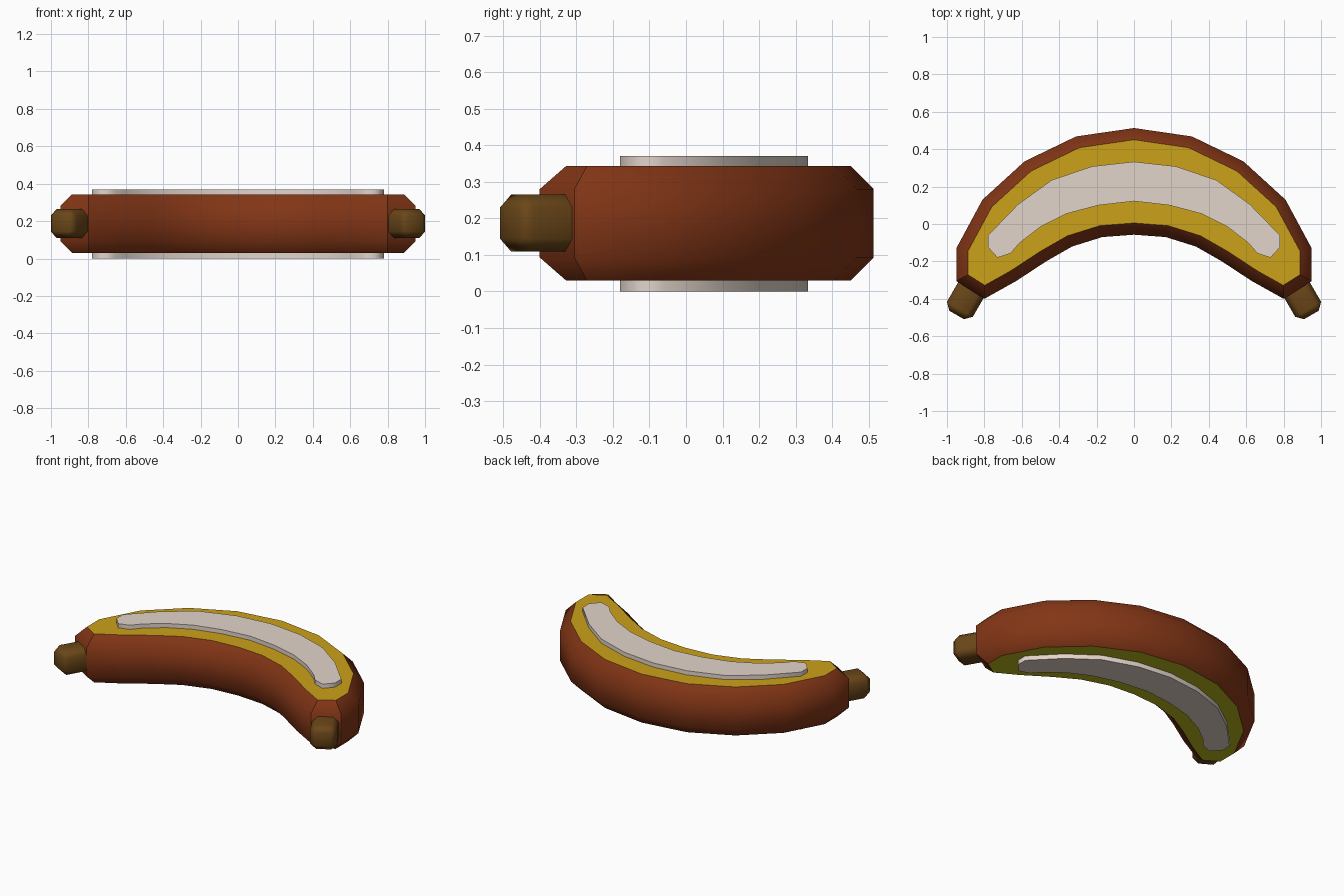
import bpy, bmesh, math
from mathutils import Vector

if "Cube" in bpy.data.objects:
    bpy.data.objects.remove(bpy.data.objects["Cube"], do_unlink=True)


def material(name, rgb):
    m = bpy.data.materials.new(name)
    m.use_nodes = True
    m.diffuse_color = (*rgb, 1)
    m.node_tree.nodes["Principled BSDF"].inputs["Base Color"].default_value = (*rgb, 1)
    return m


skin = material("red brown skin", (0.225, 0.036, 0.008))
yellow = material("mustard yellow", (0.6, 0.36, 0.01))
olive = material("olive yellow", (0.47, 0.46, 0.012))
cream = material("pale cream", (0.76, 0.66, 0.59))
stem_brown = material("stem brown", (0.145, 0.062, 0.009))


def mirrored(half):
    """Close a half outline, running from back centre to front centre."""
    return [Vector(p) for p in half] + [Vector((-x, y)) for x, y in half[-2:0:-1]]


def inset(points, d):
    """Move every edge of a clockwise outline inward by d."""
    result = []
    for i, p in enumerate(points):
        a = (p - points[i - 1]).normalized()
        b = (points[(i + 1) % len(points)] - p).normalized()
        na, nb = Vector((a.y, -a.x)), Vector((b.y, -b.x))
        result.append(p + (na + nb) * d / (1 + na.dot(nb)))
    return result


def loft(name, rings, mats, smooth):
    """Stack (outline, height) rings from the bottom up, cap both ends, crease sharp corners."""
    bm = bmesh.new()
    loops = [[bm.verts.new((p.x, p.y, z)) for p in pts] for pts, z in rings]
    outline = rings[0][0]
    for low, high in zip(loops, loops[1:]):
        for i in range(len(low)):
            bm.faces.new((low[i - 1], low[i], high[i], high[i - 1]))
        for i, p in enumerate(outline):
            turn = (p - outline[i - 1]).angle(outline[(i + 1) % len(outline)] - p)
            if turn > math.radians(smooth):
                bm.edges.get((low[i], high[i])).smooth = False
    caps = [bm.faces.new(loops[0]), bm.faces.new(loops[-1])]
    for cap in caps:
        for edge in cap.edges:
            edge.smooth = False
    if len(mats) > 1:
        caps[0].material_index, caps[1].material_index = 1, 2
    bmesh.ops.recalc_face_normals(bm, faces=bm.faces)
    return finish(name, bm, mats, smooth)


def finish(name, bm, mats, smooth):
    mesh = bpy.data.meshes.new(name)
    bm.to_mesh(mesh)
    bm.free()
    ob = bpy.data.objects.new(name, mesh)
    bpy.context.collection.objects.link(ob)
    for m in mats:
        mesh.materials.append(m)
    bpy.ops.object.select_all(action='DESELECT')
    ob.select_set(True)
    bpy.context.view_layer.objects.active = ob
    bpy.ops.object.shade_smooth_by_angle(angle=math.radians(smooth), keep_sharp_edges=True)
    return ob


# Curved body with chamfered rims and coloured flat sides
body = mirrored([(0, .513), (.31, .468), (.585, .335), (.81, .13), (.95, -.13),
                 (.95, -.305), (.8, -.4), (.63, -.305), (.47, -.2), (.33, -.12),
                 (.17, -.07), (0, -.057)])
rim = inset(body, .062)
loft("body", [(rim, .03), (body, .093), (body, .28), (rim, .343)],
     [skin, olive, yellow], 50)

# Raised pale strip running through the body
strip = mirrored([(0, .333), (.225, .308), (.44, .235), (.62, .105), (.78, -.06),
                  (.78, -.125), (.73, -.18), (.66, -.157), (.61, -.1),
                  (.5, -.015), (.36, .055), (.19, .1), (0, .122)])
loft("pale_strip", [(strip, 0), (strip, .37)], [cream], 70)

# Chamfered stem stubs at both ends
for side, name in ((1, "left_stem"), (-1, "right_stem")):
    bm = bmesh.new()
    bmesh.ops.create_cube(bm, size=1)
    bmesh.ops.scale(bm, vec=(.16, .25, .155), verts=bm.verts)
    bmesh.ops.bevel(bm, geom=bm.edges[:], offset=.035, segments=1, affect='EDGES')
    stem = finish(name, bm, [stem_brown], 50)
    stem.location = (side * .886, -.378, .187)
    stem.rotation_euler.z = side * math.radians(30)
    stem.modifiers.new("flat_face_shading", 'WEIGHTED_NORMAL')
